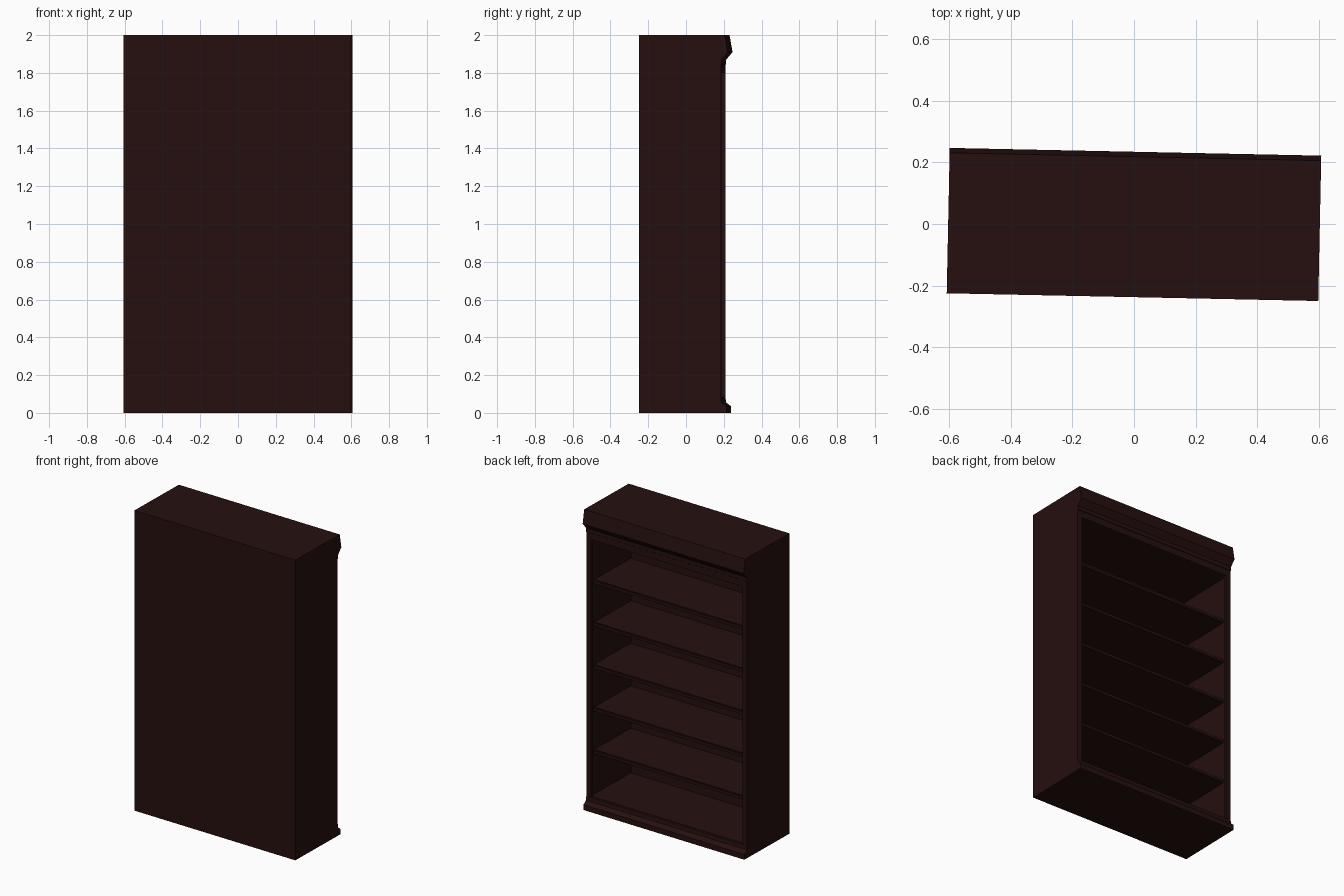
import bpy, bmesh, math
from mathutils import Matrix

cube = bpy.data.objects.get("Cube")
if cube:
    bpy.data.objects.remove(cube)

wood = bpy.data.materials.new("dark mahogany")
wood.use_nodes = True
COLOUR = (0.018, 0.005, 0.0045, 1)
wood.diffuse_color = COLOUR
wood.node_tree.nodes["Principled BSDF"].inputs["Base Color"].default_value = COLOUR

TURN = Matrix.Rotation(math.radians(-1.19), 4, "Z")   # the case stands slightly turned
HALF, BACK, FRONT = 0.602, -0.237, 0.197
SIDE = 0.025                                          # side panel thickness


def extrude(name, profile, x0, x1):
    """Sweep a (y, z) profile along x."""
    bm = bmesh.new()
    face = bm.faces.new([bm.verts.new((x0, y, z)) for y, z in profile])
    new = bmesh.ops.extrude_face_region(bm, geom=[face])["geom"]
    verts = [v for v in new if isinstance(v, bmesh.types.BMVert)]
    bmesh.ops.translate(bm, verts=verts, vec=(x1 - x0, 0, 0))
    bmesh.ops.recalc_face_normals(bm, faces=bm.faces)
    mesh = bpy.data.meshes.new(name)
    bm.to_mesh(mesh)
    bm.free()
    mesh.materials.append(wood)
    obj = bpy.data.objects.new(name, mesh)
    obj.matrix_world = TURN
    bpy.context.collection.objects.link(obj)
    return obj


def box(name, x0, x1, y0, y1, z0, z1):
    return extrude(name, [(y0, z0), (y1, z0), (y1, z1), (y0, z1)], x0, x1)


# Carcass: sides, face-frame stiles, back, plinth and top
inner = HALF - SIDE
for label, s in (("left", 1), ("right", -1)):
    box(label + "_side", s * inner, s * HALF, BACK, FRONT, 0, 2)
    box(label + "_stile", s * (inner - 0.01), s * inner, FRONT - 0.02, FRONT, 0.085, 1.8)
box("back_panel", -inner, inner, BACK, BACK + 0.012, 0, 2)
box("plinth", -inner, inner, BACK + 0.012, FRONT - 0.01, 0, 0.085)
box("top_block", -inner, inner, BACK + 0.012, FRONT - 0.02, 1.8, 2)
box("header_rail", -inner, inner, FRONT - 0.02, FRONT, 1.8, 2)

# Shelves with a thin stepped front edge
for i in range(5):
    top = 0.382 + 0.283 * i
    box(f"shelf_{i + 1}", -inner, inner, BACK + 0.012, 0.15, top - 0.028, top)
    box(f"shelf_edge_{i + 1}", -inner, inner, 0.15, 0.156, top - 0.022, top - 0.006)

# Mouldings
extrude("cornice", [(FRONT - 0.01, 2), (0.218, 2), (0.234, 1.91), (0.2, 1.87),
                    (0.2, 1.845), (FRONT - 0.01, 1.835)], -HALF, HALF)
extrude("base_moulding", [(FRONT - 0.02, 0), (0.226, 0), (0.226, 0.035),
                          (0.2, 0.055), (FRONT, 0.08), (FRONT - 0.02, 0.085)], -HALF, HALF)
